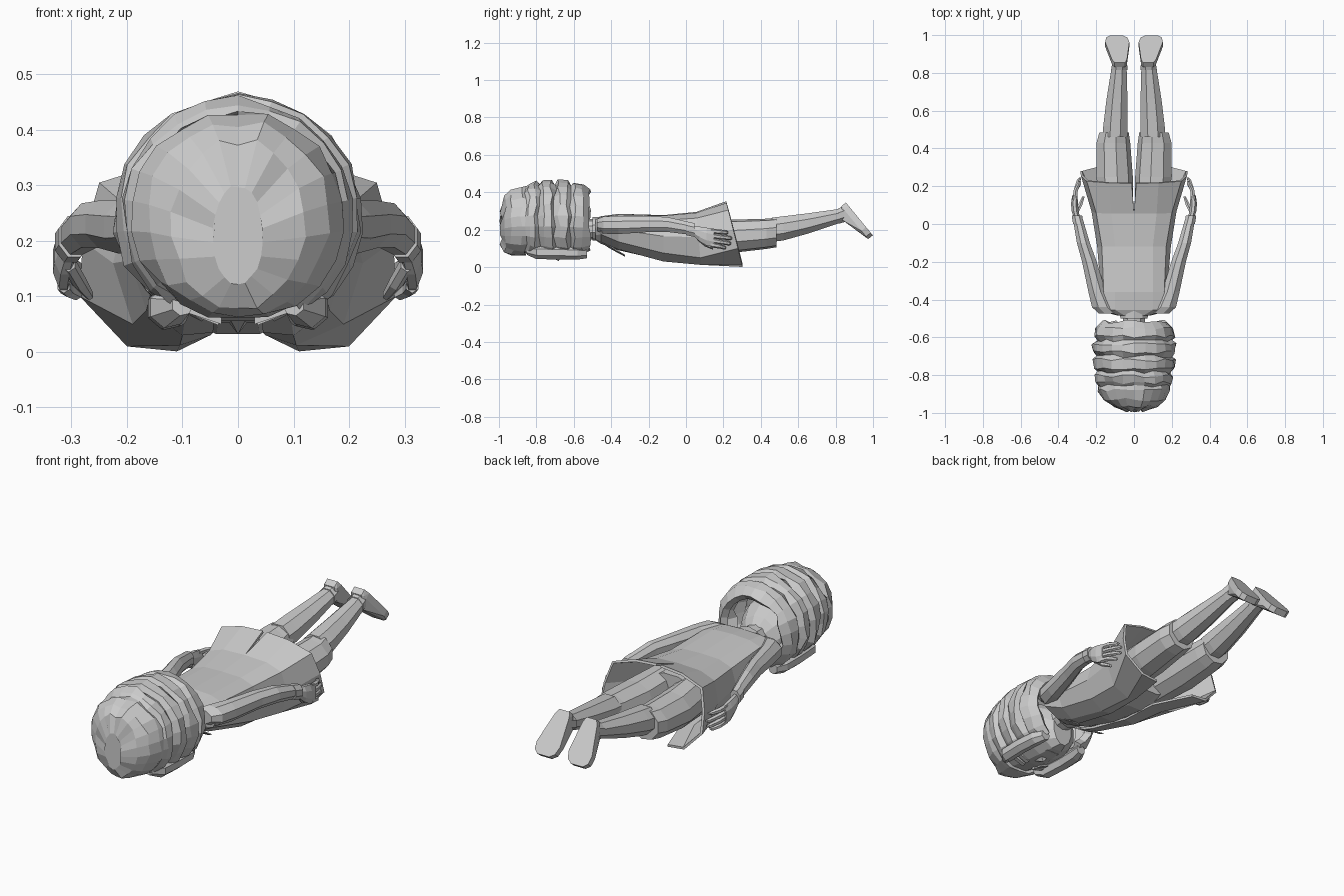
import bpy, bmesh, math, random
from mathutils import Vector

random.seed(4)


def finish(bm, name, mirror=False, thick=0):
    bmesh.ops.recalc_face_normals(bm, faces=bm.faces)
    me = bpy.data.meshes.new(name)
    bm.to_mesh(me)
    bm.free()
    ob = bpy.data.objects.new(name, me)
    bpy.context.collection.objects.link(ob)
    if mirror:
        m = ob.modifiers.new("mirror", 'MIRROR')
        m.use_clip = True
    if thick:
        s = ob.modifiers.new("thickness", 'SOLIDIFY')
        s.thickness = thick
        s.offset = -1
    return ob


def bridge(bm, rings, closed=True):
    vs = [[bm.verts.new(p) for p in r] for r in rings]
    n = len(vs[0])
    for a, b in zip(vs, vs[1:]):
        for i in range(n if closed else n - 1):
            j = (i + 1) % n
            bm.faces.new((a[i], a[j], b[j], b[i]))
    return vs


def loft(name, sections, n=8, mirror=False):
    """Capped tube along y; sections are (y, cx, cz, rx, rz)."""
    bm = bmesh.new()
    rings = []
    for y, cx, cz, rx, rz in sections:
        rings.append([(cx + rx * math.cos(a), y, cz + rz * math.sin(a))
                      for a in (2 * math.pi * (i + .5) / n for i in range(n))])
    vs = bridge(bm, rings)
    bm.faces.new(vs[0])
    bm.faces.new(vs[-1])
    return finish(bm, name, mirror)


def hull(name, pts, mirror=False):
    bm = bmesh.new()
    for p in pts:
        bm.verts.new(p)
    bmesh.ops.convex_hull(bm, input=bm.verts[:])
    loose = [v for v in bm.verts if not v.link_faces]
    bmesh.ops.delete(bm, geom=loose, context='VERTS')
    return finish(bm, name, mirror)


# hair: lumpy crown and ribbed rolls wrapped round the head, open over face and nape
# (y, half width, half height, centre height)
profile = [(-.992, .045, .09, .21), (-.965, .12, .155, .23), (-.93, .165, .18, .24), (-.88, .19, .188, .245),
           (-.855, .188, .185, .245), (-.84, .205, .20, .245), (-.805, .208, .21, .247), (-.785, .19, .195, .245),
           (-.765, .215, .213, .247), (-.72, .22, .215, .247), (-.70, .197, .198, .245), (-.68, .222, .216, .247),
           (-.635, .222, .215, .246), (-.615, .197, .195, .243), (-.595, .215, .21, .244), (-.55, .208, .205, .242),
           (-.515, .175, .175, .235)]
N = 22
bm = bmesh.new()
rings = []
for j, (y, rx, rz, cz) in enumerate(profile):
    ring = []
    for i in range(N):
        a = 2 * math.pi * i / N
        k = random.uniform(.965, 1.03)
        dy = random.uniform(-.009, .009) if j else random.uniform(-.006, .012)
        if j < 4 and i == N // 2:
            k -= .05        # parting groove
        ring.append((k * rx * math.sin(a), y + dy, cz - k * rz * math.cos(a)))
    rings.append(ring)
vs = bridge(bm, rings)
bm.faces.new(vs[0])
gap = [f for f in bm.faces if f.calc_center_median().y > -.86
       and f.calc_center_median().z < .085 and abs(f.calc_center_median().x) < .12]
bmesh.ops.delete(bm, geom=gap, context='FACES')
finish(bm, "hair", thick=.035)

# side rolls framing the face
loft("side_roll", [(-.85, .10, .085, .02, .02), (-.80, .125, .08, .036, .038), (-.68, .13, .078, .036, .038),
                   (-.58, .125, .075, .036, .036), (-.53, .11, .075, .025, .028)], 7, True)

# head, nose, brows, eyes and mouth (facing down)
loft("head", [(-.93, 0, .22, .09, .10), (-.86, 0, .21, .15, .14), (-.76, 0, .20, .16, .148),
              (-.66, 0, .19, .15, .143), (-.58, 0, .17, .11, .12), (-.535, 0, .15, .055, .09)], 12)
hull("nose", [(-.015, -.74, .06), (.015, -.74, .06), (-.022, -.67, .06), (.022, -.67, .06), (0, -.68, .032)])
for nm, y, x0, x1, z in (("brow", -.79, .03, .09, .062), ("eye", -.755, .035, .085, .06)):
    hull(nm, [(x, y + dy, z + dz + (.02 if x > .05 else 0)) for x in (x0, x1)
              for dy in (-.01, .01) for dz in (-.012, .02)], True)
hull("mouth", [(x, -.615 + dy, .06 + dz) for x in (-.035, .035) for dy in (-.008, .008) for dz in (-.008, .02)])

# neck, shirt collar and waistcoat
loft("neck", [(-.60, 0, .20, .06, .055), (-.44, 0, .205, .06, .055)], 10)
loft("shirt_collar", [(-.50, 0, .205, .075, .062), (-.45, 0, .205, .085, .065)], 10)
loft("waistcoat", [(-.47, 0, .205, .11, .055), (-.40, 0, .195, .14, .08), (-.2, 0, .16, .14, .108),
                   (0, 0, .148, .15, .12), (.12, 0, .165, .16, .10)], 12)

# long open coat: half cross-sections from back centre round to the front edge
coat = [
    (-.485, 0, [(0, .255), (.05, .255), (.075, .24), (.085, .205), (.075, .17), (.05, .15), (.035, .145)]),
    (-.455, 0, [(0, .272), (.10, .268), (.18, .25), (.20, .215), (.18, .175), (.10, .135), (.04, .125)]),
    (-.36, 0, [(0, .285), (.10, .28), (.16, .26), (.175, .20), (.15, .135), (.09, .095), (.04, .09)]),
    (-.12, 0, [(0, .278), (.10, .275), (.17, .25), (.195, .165), (.165, .075), (.10, .03), (.045, .035)]),
    (.05, .03, [(0, .295), (.12, .29), (.20, .262), (.225, .16), (.19, .05), (.105, .012), (.05, .03)]),
    (.215, .085, [(.012, .352), (.13, .343), (.25, .305), (.28, .20), (.285, .10), (.20, .01), (.11, .001)]),
]
bm = bmesh.new()
bridge(bm, [[(x, y + sh * (.35 - z) / .34, z) for x, z in half] for y, sh, half in coat], False)
finish(bm, "coat", True, .012)

# lapels hanging off the chest
hull("lapel", [(.03, -.47, .14), (.09, -.46, .15), (.03, -.40, .095), (.10, -.37, .085),
               (.065, -.325, .055), (.085, -.325, .065)], True)

# sleeves, cuffs
loft("sleeve", [(-.475, .13, .225, .06, .035), (-.44, .165, .225, .062, .05), (-.36, .195, .225, .05, .052),
                (-.2, .236, .23, .042, .046), (-.10, .268, .228, .037, .043),
                (.03, .298, .205, .028, .036)], 8, True)
loft("cuff", [(0, .295, .208, .03, .04), (.045, .302, .198, .03, .04)], 8, True)

# hands with fingers
loft("palm", [(.035, .303, .195, .018, .024), (.07, .312, .178, .02, .042), (.11, .315, .163, .02, .052),
              (.15, .313, .155, .015, .05)], 8, True)
for i, (z, end, z2) in enumerate([(.193, .225, .185), (.168, .245, .155), (.143, .24, .127), (.12, .215, .104)]):
    loft("finger_%d" % i, [(.13, .314, z, .013, .014), (.18, .308, (z + z2) / 2, .013, .013),
                           (end - .01, .292, z2, .011, .011), (end, .286, z2, .006, .006)], 6, True)
loft("thumb", [(.06, .305, .16, .013, .016), (.10, .285, .125, .013, .014), (.145, .268, .102, .008, .009)], 6, True)

# trousers: hips, short legs with flared hems, then lower legs
loft("hips", [(-.02, 0, .16, .15, .11), (.06, 0, .165, .17, .105), (.11, 0, .165, .15, .09)], 12)
loft("breeches_leg", [(.05, .09, .165, .085, .10), (.25, .106, .165, .10, .09), (.43, .112, .178, .092, .082),
                      (.485, .108, .185, .08, .08)], 9, True)
loft("lower_leg", [(.46, .10, .20, .07, .07), (.52, .098, .207, .07, .07), (.66, .09, .235, .06, .058),
                   (.84, .078, .278, .042, .039)], 8, True)
loft("ankle_cuff", [(.815, .078, .273, .047, .045), (.85, .076, .285, .043, .047)], 8, True)

# shoes: sole outline swept back to the ankle
heel, run, up = Vector((.075, .855, .345)), Vector((.018, .144, -.175)), Vector((0, .78, .625))
pts = []
for t, w in ((0, .028), (.12, .04), (.45, .05), (.75, .064), (.92, .056), (1, .032)):
    for s in (-1, 1):
        for h in (0, -.032):
            pts.append(heel + run * t + up * h + Vector((s * w, 0, 0)))
pts += [(.075 + s * .036, .838, z) for s in (-1, 1) for z in (.25, .318)]
hull("shoe", pts, True)
